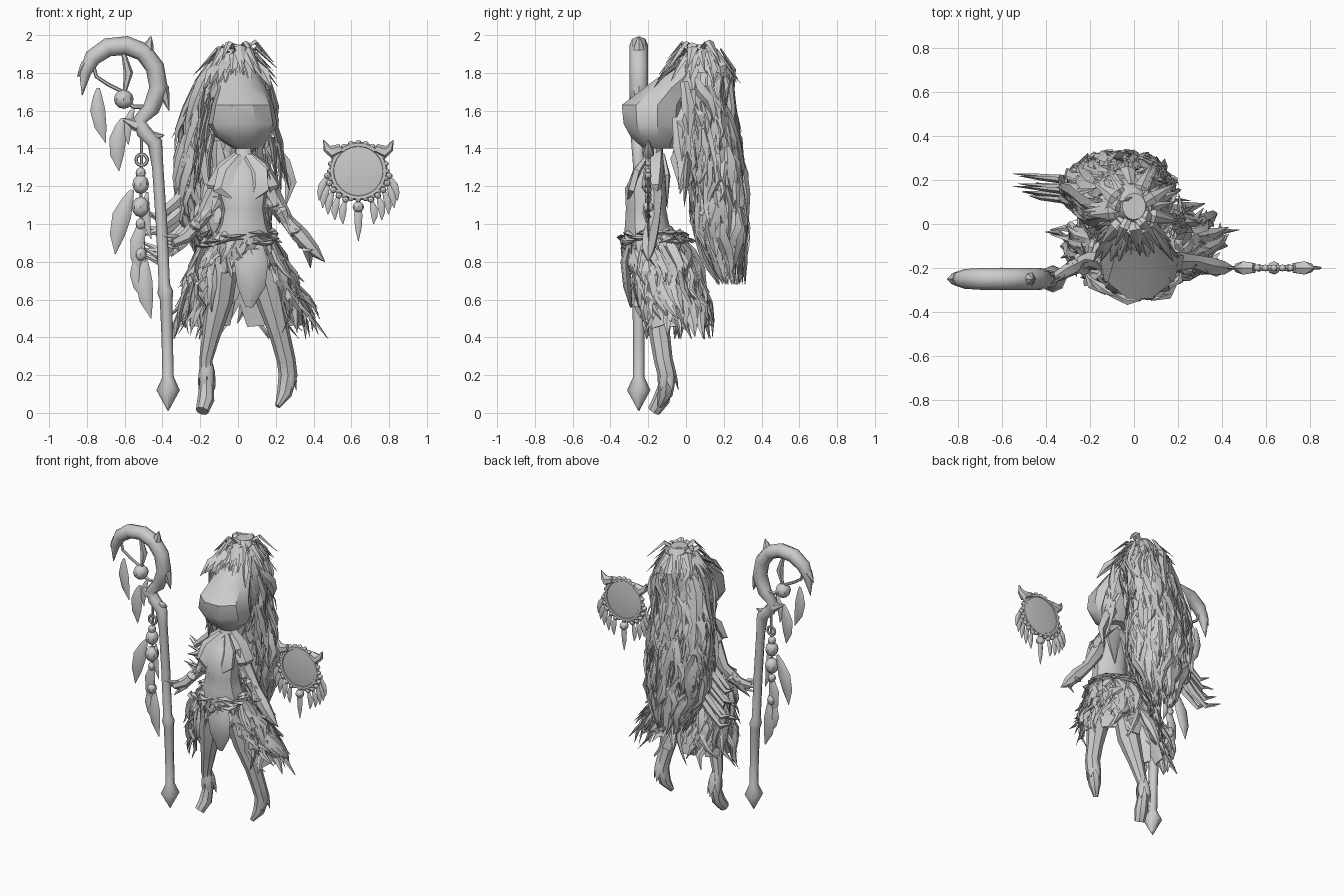
import bpy, bmesh, math, random
from mathutils import Vector

random.seed(7)
rnd = random.uniform
cube = bpy.data.objects.get("Cube")
if cube:
    bpy.data.objects.remove(cube)

grey = bpy.data.materials.new("plain_grey")
grey.use_nodes = True
tone = (0.6, 0.6, 0.6, 1)
grey.diffuse_color = tone
grey.node_tree.nodes["Principled BSDF"].inputs["Base Color"].default_value = tone


def finish(name, bm, angle=40):
    bmesh.ops.recalc_face_normals(bm, faces=bm.faces)
    mesh = bpy.data.meshes.new(name)
    bm.to_mesh(mesh)
    bm.free()
    mesh.materials.append(grey)
    ob = bpy.data.objects.new(name, mesh)
    bpy.context.collection.objects.link(ob)
    bpy.ops.object.select_all(action='DESELECT')
    ob.select_set(True)
    bpy.context.view_layer.objects.active = ob
    bpy.ops.object.shade_smooth_by_angle(angle=math.radians(angle))


def skin(bm, rings):
    rows = [[bm.verts.new(p) for p in ring] for ring in rings]
    n = len(rows[0])
    for a, b in zip(rows, rows[1:]):
        for i in range(n):
            bm.faces.new((a[i], a[(i + 1) % n], b[(i + 1) % n], b[i]))
    bm.faces.new(rows[0])
    bm.faces.new(rows[-1])


def tube(bm, pts, radii, n=6, flat=1.0, out=(0, -1, 0)):
    """Sweep an oval section along a path; flat squashes it along out."""
    pts = [Vector(p) for p in pts]
    rings = []
    for i, p in enumerate(pts):
        t = (pts[min(i + 1, len(pts) - 1)] - pts[max(i - 1, 0)]).normalized()
        side = t.cross(Vector(out))
        if side.length < 0.05:
            side = t.cross(Vector((1, 0, 0.3)))
        side.normalize()
        nor = side.cross(t)
        ang = [2 * math.pi * k / n for k in range(n)]
        rings.append([p + (side * math.cos(a) + nor * math.sin(a) * flat) * max(radii[i], 0.002) for a in ang])
    skin(bm, rings)


def stack(bm, rows, n):
    """Loft horizontal ovals given as z, cx, cy, rx, ry."""
    skin(bm, [[(cx + rx * math.sin(2 * math.pi * k / n), cy + ry * math.cos(2 * math.pi * k / n), z)
               for k in range(n)] for z, cx, cy, rx, ry in rows])


def on_shell(rows, z, a, s):
    """Point on a lofted shell at height z and angle a (0 is the back)."""
    for hi, lo in zip(rows, rows[1:]):
        if z >= lo[0]:
            break
    f = min(max((hi[0] - z) / (hi[0] - lo[0]), 0), 1)
    cx, cy, rx, ry = [p + (q - p) * f for p, q in zip(hi[1:], lo[1:])]
    return Vector((cx + rx * s * math.sin(a), cy + ry * s * math.cos(a), z))


def shell_lock(bm, rows, z, length, a, width, flare, depth=0.97):
    """A pointed, twisting lock lying on a shell and lifting away at its tip."""
    drift, wave, phase = rnd(-0.5, 0.5), rnd(-0.16, 0.16), rnd(0, 6)
    pts = [on_shell(rows, z - length * f, a + drift * f + wave * math.sin(6 * f + phase),
                    depth + flare * f * f + 0.07 * math.sin(5 * f + phase)) for f in (0, 0.25, 0.5, 0.75, 1)]
    turn = a + rnd(-0.7, 0.7)
    tube(bm, pts, [width * k for k in (0.4, 1, 0.9, 0.6, 0)], 4, 0.35, (math.sin(turn), math.cos(turn), 0.1))


def blade(bm, a, b, width, bend=0.02, out=(0, -1, 0)):
    """A feather: a flat leaf with a slight curve."""
    a, b = Vector(a), Vector(b)
    bow = Vector((bend, 0, 0))
    pts = [a.lerp(b, f) + bow * math.sin(math.pi * f) for f in (0, 0.15, 0.4, 0.7, 1)]
    tube(bm, pts, [width * k for k in (0.2, 0.6, 1, 0.8, 0)], 6, 0.45, out)


def bead(bm, x, y, z, r, h=None):
    h = h or r
    stack(bm, [(z + h * math.cos(t), x, y, r * math.sin(t) + 0.002, r * math.sin(t) + 0.002)
               for t in [math.pi * k / 6 for k in range(7)]], 8)


def hoop(bm, x, y, z, R, r, n=20):
    ring = []
    for k in range(n):
        a = 2 * math.pi * k / n
        ring.append([bm.verts.new((x + (R + r * math.cos(b)) * math.cos(a), y + r * math.sin(b), z + (R + r * math.cos(b)) * math.sin(a)))
                     for b in [2 * math.pi * j / 6 for j in range(6)]])
    for k in range(n):
        p, q = ring[k], ring[(k + 1) % n]
        for j in range(6):
            bm.faces.new((p[j], p[(j + 1) % 6], q[(j + 1) % 6], q[j]))


# Head and body
bm = bmesh.new()
stack(bm, [(1.4, .04, -.15, .07, .08), (1.46, .03, -.17, .15, .13), (1.53, .025, -.18, .185, .16), (1.63, .025, -.18, .165, .17),
           (1.72, .02, -.1, .13, .13), (1.78, 0, -.03, .12, .12), (1.86, 0, .03, .08, .08)], 9)
finish("head", bm, 35)

bm = bmesh.new()
stack(bm, [(1.42, .03, -.16, .04, .04), (1.34, .03, -.17, .05, .04), (1.28, .03, -.19, .11, .08), (1.19, .02, -.215, .14, .115),
           (1.08, .03, -.215, .115, .11), (1, .03, -.21, .13, .12), (.9, .02, -.19, .18, .15), (.74, .02, -.18, .16, .12)], 9)
finish("torso", bm)

# Ragged chest wrap and shoulder drape
bm = bmesh.new()
for s in (-1, 1):
    tube(bm, [(.03 + s * .02, -.2, 1.36), (.03 + s * .08, -.26, 1.27), (.02 + s * .09, -.29, 1.19), (.03 + s * .04, -.31, 1.12)],
         [.025, .06, .065, 0], 5, .4)
    tube(bm, [(.03, -.15, 1.39), (.03 + s * .1, -.17, 1.3), (.03 + s * .16, -.18, 1.2), (.03 + s * .15, -.17, 1.1)], [.03, .06, .06, 0], 5, .6, (s, -.5, .5))
    tube(bm, [(.03, -.12, 1.36), (.03 + s * .07, -.1, 1.25), (.03 + s * .05, -.1, 1.08)], [.03, .06, 0], 5, .3)
finish("chest_wrap", bm, 30)

# Limbs
bm = bmesh.new()
tube(bm, [(-.07, -.19, 1.28), (-.12, -.17, 1.16), (-.19, -.16, 1.03), (-.28, -.2, .93), (-.35, -.24, .9)], [.04, .05, .038, .035, .025])
tube(bm, [(.13, -.19, 1.28), (.18, -.17, 1.15), (.26, -.17, 1.02), (.33, -.19, .94), (.4, -.2, .86), (.46, -.2, .8)],
     [.04, .05, .035, .045, .035, 0])
for k in range(4):
    blade(bm, (-.31, -.22, .93 - .015 * k), (-.4, -.28 + .02 * k, .94 - .02 * k), .013)
finish("arms", bm)
bm = bmesh.new()
for k in range(9):
    f = k / 8
    for s, end in ((1, Vector((.36, -.19, .9))), (-1, Vector((-.28, -.18, .94)))):
        p = Vector((.03 + s * .12, -.17, 1.17)).lerp(end, f)
        tube(bm, [p, p + Vector((s * rnd(.01, .03), rnd(-.05, .05), -.04)), p + Vector((s * rnd(.02, .08), rnd(-.06, .06), rnd(-.14, -.08)))],
             [.025, .03, 0], 4, .4)
finish("sleeve_tatters", bm, 30)

bm = bmesh.new()
tube(bm, [(-.08, -.18, .82), (-.1, -.17, .6), (-.14, -.14, .42), (-.17, -.12, .28), (-.165, -.1, .18), (-.17, -.13, .07), (-.19, -.17, .01)],
     [.09, .075, .05, .035, .035, .045, .035], 8)
tube(bm, [(.11, -.18, .82), (.17, -.17, .6), (.22, -.14, .42), (.255, -.12, .28), (.265, -.1, .2), (.245, -.11, .1), (.21, -.14, .035)],
     [.09, .075, .055, .05, .05, .04, .015], 8)
for x, z in ((-.165, .24), (.265, .24)):
    for k in range(5):
        a = k * 1.25
        blade(bm, (x + .02 * math.sin(a), -.11 + .03 * math.cos(a), z + .05),
              (x + .045 * math.sin(a), -.09 + .05 * math.cos(a), z - .12), .026, 0, (math.sin(a), math.cos(a), 0))
finish("legs", bm)

# Skirt: short core, front cloth, belt and ragged strips
skirt = [(.99, .01, -.18, .13, .12), (.9, .01, -.16, .2, .17), (.75, .01, -.12, .27, .19), (.55, .03, -.08, .33, .2), (.38, .04, -.05, .37, .18)]
bm = bmesh.new()
stack(bm, [(z, cx, cy, rx * .86, ry * .86) for z, cx, cy, rx, ry in skirt[:3]], 12)
finish("skirt_core", bm)
bm = bmesh.new()
tube(bm, [(.07, -.29, .93), (.07, -.32, .8), (.07, -.31, .67), (.06, -.29, .56)], [.05, .09, .075, .02], 8, .3)
for a in (-2.2, -1.6, -1, -.4, .2, .8, 1.4, 2):
    tube(bm, [on_shell(skirt, z, a, .9) for z in (.92, .8, .65, .46)], [.05, .08, .09, .05], 6, .12, (math.sin(a), math.cos(a), 0))
finish("skirt_panels", bm)
bm = bmesh.new()
for k in range(120):
    a = rnd(-2.5, 2.5)
    z = rnd(.66, .96)
    shell_lock(bm, skirt, z, min(rnd(.2, .36), z - .39), a, rnd(.02, .045), rnd(0, .2))
for k in range(30):
    shell_lock(bm, skirt, rnd(.88, .97), rnd(.08, .2), math.pi + rnd(-.8, .8), rnd(.015, .035), rnd(0, .15))
# Belt shards lie across the waist
for k in range(26):
    a = rnd(-math.pi, math.pi)
    z = rnd(.9, .96)
    tube(bm, [on_shell(skirt, z + rnd(-.02, .02), a + d, 1.12 + rnd(0, .08)) for d in (-.35, 0, .35)], [0, .022, 0], 4, .6, (0, 0, 1))
finish("skirt_strips", bm, 30)

# Hair: slim core and overlapping locks in several depths
hair = [(1.95, 0, .08, .07, .08), (1.85, -.02, .1, .15, .15), (1.72, -.03, .09, .2, .16), (1.5, -.07, .14, .23, .14),
        (1.25, -.08, .17, .25, .15), (1, -.07, .18, .24, .15), (.85, -.05, .2, .17, .12), (.66, -.03, .24, .09, .06)]
bm = bmesh.new()
stack(bm, [(z, cx, cy, rx * .76, ry * .76) for z, cx, cy, rx, ry in hair[:-2]], 14)
finish("hair_core", bm)
bm = bmesh.new()
for k in range(330):
    z = rnd(.95, 1.93)
    shell_lock(bm, hair, z, min(rnd(.22, .5), z - .68), rnd(-math.pi, math.pi), rnd(.02, .05), rnd(-.05, .2), rnd(.8, .98))
# Crown tufts fanning out above the brow
for k in range(90):
    a, r = rnd(-math.pi, math.pi), rnd(.1, .24)
    d = Vector((math.sin(a), math.cos(a), 0))
    base = Vector((-.01, .06, rnd(1.82, 1.9)))
    rise = rnd(-.05, .05)
    tube(bm, [base, base + d * r * .5 + Vector((0, 0, .04 + rise * .5)), base + d * r + Vector((0, 0, rise - r * .4))],
         [.015, rnd(.02, .035), 0], 4, .4, (0, 0, 1))
for k in range(16):
    x = rnd(-.17, .17)
    tube(bm, [(x * .5, -.02, 1.86), (x * .9, -.11, 1.8), (x * 1.15, -.17, rnd(1.7, 1.76))], [.02, .028, 0], 4, .4)
# Side locks framing the face
for s in (-1, 1):
    for k in range(12):
        z = rnd(1.45, 1.78)
        x = .01 + s * rnd(.15, .21)
        tube(bm, [(x * .9, rnd(-.06, .04), z), (x * 1.08, rnd(-.06, .03), z - .13), (x * rnd(1, 1.3), rnd(-.05, .03), z - .3)],
             [.02, .035, 0], 4, .4, (s, 0, 0))
tube(bm, [(.17, 0, 1.42), (.24, .01, 1.32), (.28, 0, 1.22), (.25, -.01, 1.09)], [.03, .04, .03, 0], 4, .5)
# Wind-blown strands on the right
for k in range(9):
    z, y = rnd(1, 1.3), rnd(.06, .22)
    tube(bm, [(-.22, y, z), (-.33, y, z - .12), (-.43, y + .01, z - .2), (rnd(-.58, -.44), y + .02, z - rnd(.14, .24))],
         [.025, .03, .02, 0], 4, .5)
finish("hair_locks", bm, 30)

# Staff: shaft, pointed foot and thorned crook
Y = -.25
path = [(-.37, .01, 0), (-.37, .12, .062), (-.37, .19, .03), (-.375, .4, .03), (-.38, .6, .034), (-.385, .64, .042), (-.39, .68, .03),
        (-.405, 1, .03), (-.425, 1.3, .03), (-.44, 1.43, .04), (-.5, 1.49, .04), (-.52, 1.55, .036), (-.46, 1.61, .045),
        (-.42, 1.72, .05), (-.44, 1.83, .05), (-.5, 1.91, .05), (-.59, 1.945, .05), (-.69, 1.935, .05), (-.77, 1.88, .045),
        (-.81, 1.8, .032), (-.825, 1.68, 0)]
bm = bmesh.new()
tube(bm, [(x, Y, z) for x, z, r in path], [r for x, z, r in path], 8)
for x, z, dx, dz in ((-.48, 1.92, .02, .075), (-.4, 1.72, .035, -.12), (-.53, 1.52, -.09, .04), (-.47, 1.46, .08, .01), (-.8, 1.84, -.05, -.06)):
    tube(bm, [(x, Y, z), (x + dx * .5, Y, z + dz * .5), (x + dx, Y, z + dz)], [.035, .022, 0])
finish("staff", bm, 50)

# Staff charms: rings, beads and hanging feathers
bm = bmesh.new()
bead(bm, -.605, Y, 1.66, .05)
hoop(bm, -.51, Y, 1.34, .03, .009, 12)
tube(bm, [(-.77, Y, 1.86), (-.75, Y, 1.78), (-.69, Y, 1.74), (-.61, Y, 1.7)], [.01] * 4)
tube(bm, [(-.61, Y, 1.92), (-.58, Y, 1.8), (-.6, Y, 1.7)], [.01, .025, .01])
tube(bm, [(-.61, Y, 1.66), (-.55, Y, 1.62), (-.49, Y, 1.62)], [.012] * 3)
tube(bm, [(-.51, Y, 1.46), (-.51, Y, 1.3), (-.515, Y, 1.05), (-.49, Y, .78)], [.008] * 4)
for z, r in ((1.27, .025), (1.21, .042), (1.09, .045), (1, .025), (.84, .03)):
    bead(bm, -.515, Y, z, r, r * 1.2)
for x, z, dx, dz, w in ((-.74, 1.72, .04, -.29, .04), (-.61, 1.56, -.02, -.28, .045), (-.56, 1.18, -.09, -.34, .05), (-.5, 1.03, -.03, -.3, .04),
                        (-.49, .82, .03, -.32, .045), (-.54, .82, .04, -.22, .03), (-.55, 1.62, -.03, -.2, .025), (-.48, 1.17, .02, -.25, .025)):
    blade(bm, (x, Y, z), (x + dx, Y, z + dz), w, -.02)
finish("staff_charms", bm)

# Floating disc with beaded rim, horns and feather fringe
X, D, Z = .637, -.2, 1.28
bm = bmesh.new()
tube(bm, [(X, D + y, Z) for y in (-.012, -.008, .008, .012)], [.12, .14, .14, .12], 24, 1, (0, 0, 1))
hoop(bm, X, D, Z, .14, .016, 24)
finish("disc", bm)
bm = bmesh.new()
for k in range(24):
    a = 2 * math.pi * k / 24
    bead(bm, X + .15 * math.cos(a), D, Z + .15 * math.sin(a), .014)
for s in (-1, 1):
    tube(bm, [(X + s * .09, D, Z + .12), (X + s * .14, D, Z + .1), (X + s * .165, D, Z + .12), (X + s * .185, D, Z + .165)], [.025, .035, .022, 0])
    for k in range(5):
        a = -.15 - .25 * k
        x, z = X + s * .165 * math.cos(a), Z + .165 * math.sin(a)
        bead(bm, x, D, z, .016)
        blade(bm, (x, D, z), (x + s * (.045 - .008 * k), D, z - .13), .02, s * .01)
bead(bm, X, D, 1.09, .028)
blade(bm, (X, D, 1.14), (X, D, .91), .022, 0)
finish("disc_fringe", bm)
